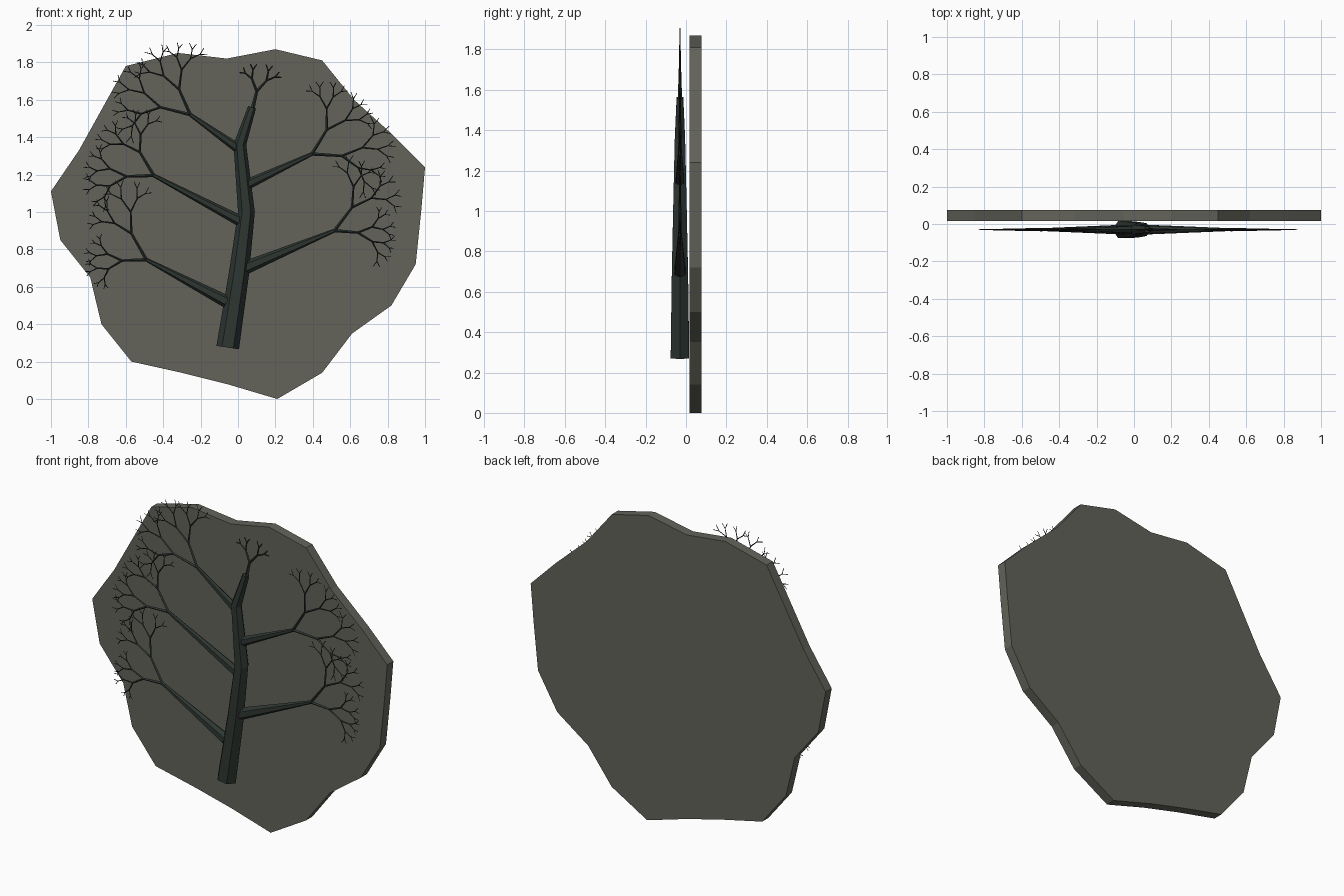
import bpy, bmesh, math, random
from mathutils import Vector

random.seed(4)
if "Cube" in bpy.data.objects:
    bpy.data.objects.remove(bpy.data.objects["Cube"])


def material(name, colour):
    m = bpy.data.materials.new(name)
    m.use_nodes = True
    m.diffuse_color = (*colour, 1)
    m.node_tree.nodes["Principled BSDF"].inputs["Base Color"].default_value = (*colour, 1)
    return m


STONE = material("dark stone", (0.125, 0.125, 0.105))
BARK = material("dark green bark", (0.027, 0.037, 0.031))
TREE_Y = -0.03


def finish(bm, name, mat):
    bmesh.ops.recalc_face_normals(bm, faces=bm.faces)
    mesh = bpy.data.meshes.new(name)
    bm.to_mesh(mesh)
    bm.free()
    mesh.materials.append(mat)
    obj = bpy.data.objects.new(name, mesh)
    bpy.context.collection.objects.link(obj)


def tube(bm, points, radii, sides=6, depth=0.87):
    """Tapered tube along a path in the x-z plane, with flat ends."""
    pts = [Vector(p) for p in points]
    rings = []
    for i, (p, r) in enumerate(zip(pts, radii)):
        d = (pts[min(i + 1, len(pts) - 1)] - pts[max(i - 1, 0)]).normalized()
        side = Vector((d.y, -d.x))
        ring = []
        for k in range(sides):
            a = math.tau * k / sides
            q = p + side * r * math.cos(a)
            ring.append(bm.verts.new((q.x, TREE_Y + r * depth * math.sin(a), q.y)))
        rings.append(ring)
    for a, b in zip(rings, rings[1:]):
        for k in range(sides):
            n = (k + 1) % sides
            bm.faces.new((a[k], a[n], b[n], b[k]))
    bm.faces.new(rings[0])
    bm.faces.new(rings[-1])


def twig(bm, start, end, radius, levels):
    """Draw one twig, then fork into two shorter ones."""
    start, end = Vector(start), Vector(end)
    tube(bm, [start, end], [radius, radius * 0.72], sides=4, depth=1)
    if levels < 2:
        return
    step = end - start
    for sign in (-1, 1):
        a = sign * math.radians(random.uniform(24, 35))
        c, s = math.cos(a), math.sin(a)
        out = Vector((step.x * c - step.y * s, step.x * s + step.y * c))
        twig(bm, end, end + out * random.uniform(0.64, 0.74), radius * 0.72, levels - 1)


# Stone slab with a chipped outline
outline = [(-.6, 1.78), (-.32, 1.85), (-.06, 1.82), (.2, 1.87), (.45, 1.81), (.62, 1.6),
           (.83, 1.41), (1, 1.24), (.98, 1.01), (.95, .72), (.82, .5), (.61, .35),
           (.45, .14), (.21, 0), (-.06, .08), (-.3, .14), (-.57, .2), (-.73, .4),
           (-.79, .65), (-.95, .85), (-1, 1.11), (-.85, 1.33)]
bm = bmesh.new()
face = bm.faces.new([bm.verts.new((x, 0.017, z)) for x, z in outline])
grown = bmesh.ops.extrude_face_region(bm, geom=[face], use_keep_orig=True)
for v in grown["geom"]:
    if isinstance(v, bmesh.types.BMVert):
        v.co.y = 0.076
finish(bm, "stone_slab", STONE)

# Trunk
bm = bmesh.new()
tube(bm, [(-.055, .275), (.005, .67), (.045, 1.0), (.01, 1.36), (.075, 1.56)],
     [.061, .054, .045, .034, .022])
finish(bm, "trunk", BARK)

# Limbs: root, tip, the two first forks, root radius
limbs = {
    "lower_right_limb": ((-.06, .52), (-.49, .745), (-.62, .74), (-.57, .885), .034),
    "middle_right_limb": ((.015, .95), (-.45, 1.195), (-.595, 1.19), (-.525, 1.32), .03),
    "upper_right_limb": ((0, 1.34), (-.255, 1.52), (-.415, 1.56), (-.315, 1.655), .026),
    "lower_left_limb": ((.035, .7), (.515, .9), (.64, .89), (.61, 1.025), .036),
    "upper_left_limb": ((.055, 1.15), (.395, 1.31), (.555, 1.3), (.475, 1.44), .028),
}
for name, (root, tip, fork_a, fork_b, r) in limbs.items():
    bm = bmesh.new()
    tube(bm, [root, tip], [r, .01])
    for fork in (fork_a, fork_b):
        twig(bm, tip, fork, .009, 5)
    finish(bm, name, BARK)

# Small leader at the top of the trunk
bm = bmesh.new()
twig(bm, (.075, 1.54), (.1, 1.645), .011, 4)
finish(bm, "top_twigs", BARK)
